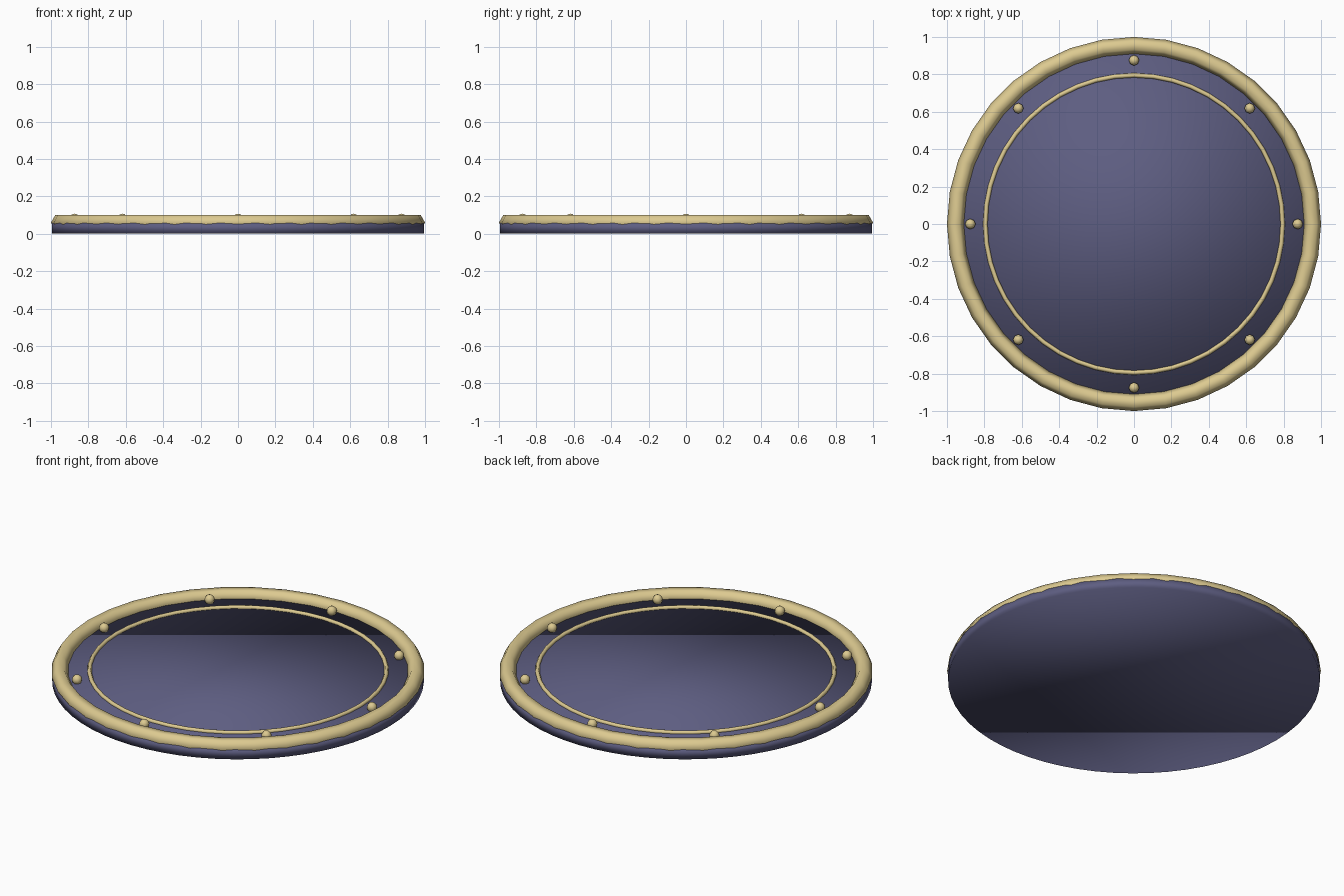
import bpy
from math import cos, sin, tau

if "Cube" in bpy.data.objects:
    bpy.data.objects.remove(bpy.data.objects["Cube"], do_unlink=True)


def make_material(name, rgb):
    mat = bpy.data.materials.new(name)
    mat.use_nodes = True
    mat.diffuse_color = (*rgb, 1)
    mat.node_tree.nodes["Principled BSDF"].inputs["Base Color"].default_value = (*rgb, 1)
    return mat


slate = make_material("slate blue", (0.11, 0.11, 0.22))
gold = make_material("pale gold", (0.72, 0.59, 0.28))


def finish(name, mat):
    # Fully smooth, including the disc rim, for a soft pillowed look
    obj = bpy.context.object
    obj.name = name
    obj.data.materials.append(mat)
    bpy.ops.object.shade_smooth()
    return obj


def ring(name, radius, thickness, z, segments):
    bpy.ops.mesh.primitive_torus_add(
        major_radius=radius, minor_radius=thickness, location=(0, 0, z),
        major_segments=segments, minor_segments=6)
    return finish(name, gold)


# Base disc
disc_height = 0.06
bpy.ops.mesh.primitive_cylinder_add(
    vertices=64, radius=0.995, depth=disc_height, location=(0, 0, disc_height / 2))
finish("disc", slate)

# Raised rim and thin inlaid ring
ring("outer_rim", 0.955, 0.045, 0.06, 36)
ring("inner_ring", 0.795, 0.012, 0.064, 48)

# Studs between the two rings
stud_count = 8
for i in range(stud_count):
    a = tau * i / stud_count
    bpy.ops.mesh.primitive_uv_sphere_add(
        segments=8, ring_count=6, radius=0.028,
        location=(0.875 * cos(a), 0.875 * sin(a), 0.079))
    finish(f"stud_{i + 1}", gold)
